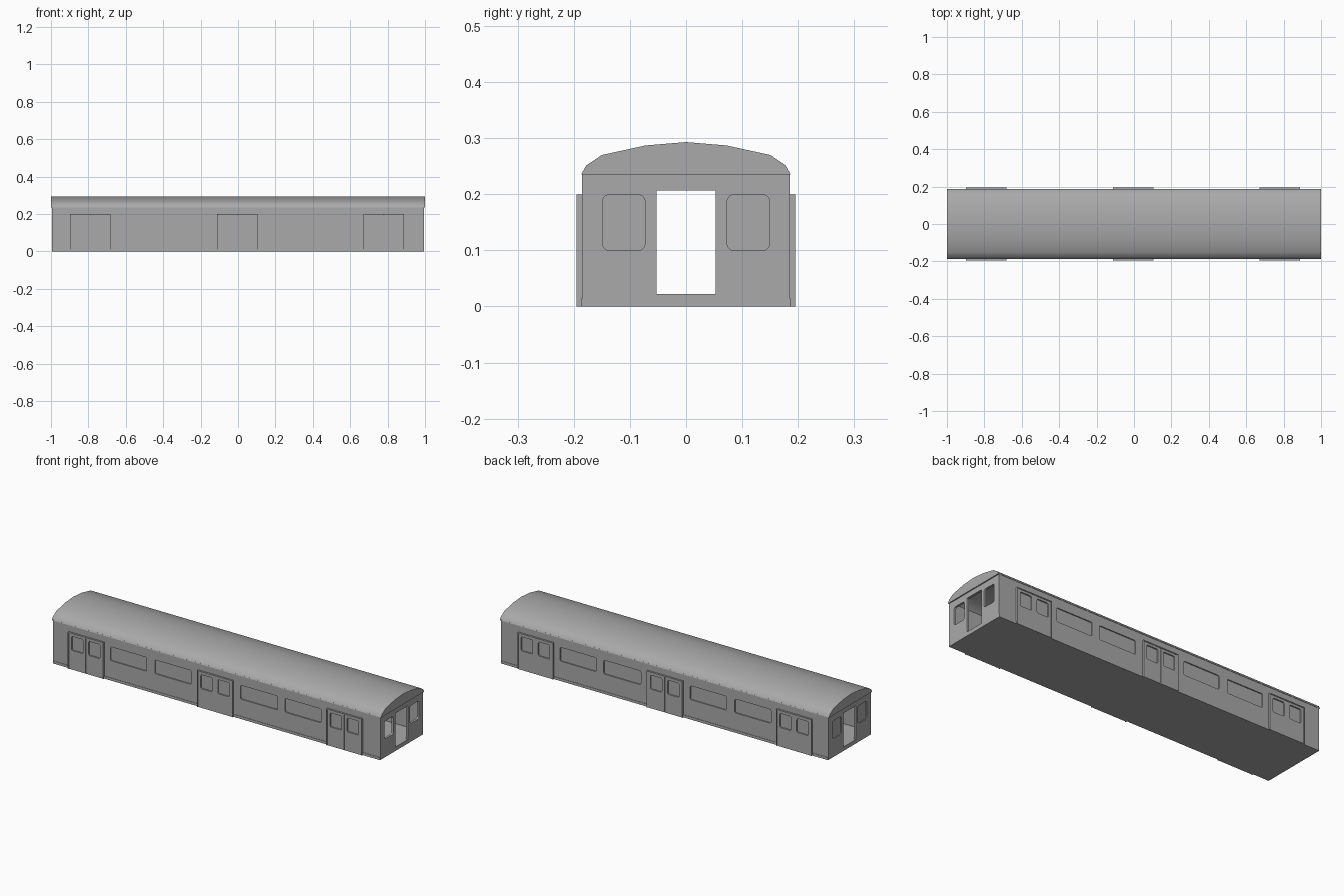
import bpy, bmesh, math
from mathutils import Matrix

cube = bpy.data.objects.get("Cube")
if cube:
    bpy.data.objects.remove(cube, do_unlink=True)

grey = bpy.data.materials.new("body_grey")
grey.use_nodes = True
COLOUR = (0.4, 0.4, 0.4, 1)
grey.diffuse_color = COLOUR
for node in grey.node_tree.nodes:
    if node.type == 'BSDF_PRINCIPLED':
        node.inputs["Base Color"].default_value = COLOUR

# Drawing planes: SIDE draws in x,z and END draws in y,z
SIDE = Matrix(((1, 0, 0, 0), (0, 0, -1, 0), (0, 1, 0, 0), (0, 0, 0, 1)))
END = Matrix(((0, 0, 1, 0), (1, 0, 0, 0), (0, 1, 0, 0), (0, 0, 0, 1)))


def rect(x0, x1, z0, z1):
    return [(x0, z0), (x1, z0), (x1, z1), (x0, z1)]


def rounded(x0, x1, z0, z1, r=0.012, steps=4):
    pts = []
    corners = [(x1 - r, z1 - r), (x0 + r, z1 - r), (x0 + r, z0 + r), (x1 - r, z0 + r)]
    for quarter, (cx, cz) in enumerate(corners):
        for i in range(steps + 1):
            a = (quarter + i / steps) * math.pi / 2
            pts.append((cx + r * math.cos(a), cz + r * math.sin(a)))
    return pts


def panel(name, loops, plane, near, far, smooth=False):
    """Fill the first loop, leave the others as holes, and span near to far."""
    curve = bpy.data.curves.new(name, 'CURVE')
    curve.dimensions = '2D'
    curve.fill_mode = 'BOTH'
    curve.extrude = abs(far - near) / 2
    for loop in loops:
        spline = curve.splines.new('POLY')
        spline.points.add(len(loop) - 1)
        for p, (u, v) in zip(spline.points, loop):
            p.co = (u, v, 0, 1)
        spline.use_cyclic_u = True
    temp = bpy.data.objects.new(name + "_outline", curve)
    bpy.context.scene.collection.objects.link(temp)
    graph = bpy.context.evaluated_depsgraph_get()
    mesh = bpy.data.meshes.new_from_object(temp.evaluated_get(graph))
    bpy.data.objects.remove(temp, do_unlink=True)
    bpy.data.curves.remove(curve)

    mid = (near + far) / 2
    shift = (0, mid, 0) if plane is SIDE else (mid, 0, 0)
    bm = bmesh.new()
    bm.from_mesh(mesh)
    bmesh.ops.remove_doubles(bm, verts=bm.verts, dist=0.00001)
    bm.transform(Matrix.Translation(shift) @ plane)
    bmesh.ops.recalc_face_normals(bm, faces=bm.faces)
    for face in bm.faces:
        face.smooth = False
    bm.to_mesh(mesh)
    bm.free()
    mesh.name = name
    mesh.materials.clear()
    mesh.materials.append(grey)
    obj = bpy.data.objects.new(name, mesh)
    bpy.context.scene.collection.objects.link(obj)
    if smooth:
        bpy.ops.object.select_all(action='DESELECT')
        obj.select_set(True)
        bpy.context.view_layer.objects.active = obj
        bpy.ops.object.shade_smooth_by_angle(angle=math.radians(28))
    return obj


LENGTH = 0.994   # half length of the body
WIDTH = 0.185    # half width of the body
EAVE = 0.235

# Arched roof shell
half_arch = [(0.187, EAVE), (0.178, 0.251), (0.15, 0.27), (0.072, 0.287)]
arch = half_arch + [(0, 0.293)] + [(-y, z) for y, z in reversed(half_arch)]
inner_arch = [(y * 0.95, z - (0.008 if z > EAVE else 0)) for y, z in arch]
panel("roof", [arch + inner_arch[::-1]], END, -LENGTH, LENGTH, smooth=True)

# Floor
panel("floor", [rect(-WIDTH, WIDTH, 0, 0.021)], END, -LENGTH, LENGTH)

# Side walls with recessed windows, inner lining and sill
windows = [(-0.645, -0.425), (-0.375, -0.155), (0.145, 0.37), (0.415, 0.635)]
doors = (-0.79, -0.005, 0.78)
for side, s in (("right", -1), ("left", 1)):
    holes = [rounded(a, b, 0.108, 0.184, 0.008) for a, b in windows]
    panel("side_wall_" + side, [rect(-LENGTH, LENGTH, 0, EAVE + 0.004)] + holes,
          SIDE, s * (WIDTH - 0.006), s * WIDTH)
    panel("side_lining_" + side, [rect(-LENGTH, LENGTH, 0, EAVE)],
          SIDE, s * (WIDTH - 0.012), s * (WIDTH - 0.006))
    panel("side_sill_" + side, [rect(-LENGTH, LENGTH, 0, 0.014)],
          SIDE, s * WIDTH, s * (WIDTH + 0.002))

    # Sliding doors: portal frame and two leaves with windows
    for i, c in enumerate(doors):
        w, t = 0.108, 0.005
        portal = [(c - w, 0), (c - w, 0.2), (c + w, 0.2), (c + w, 0),
                  (c + w - t, 0), (c + w - t, 0.2 - t), (c - w + t, 0.2 - t), (c - w + t, 0)]
        panel(f"door_frame_{side}_{i + 1}", [portal], SIDE, s * WIDTH, s * 0.195)
        for d in (-1, 1):
            x0, x1 = sorted((c + d * 0.001, c + d * (w - t)))
            m = c + d * 0.052
            panel(f"door_leaf_{side}_{i + 1}_{'a' if d < 0 else 'b'}",
                  [rect(x0, x1, 0, 0.195), rounded(m - 0.035, m + 0.035, 0.105, 0.182, 0.008)],
                  SIDE, s * WIDTH, s * 0.192)

# End walls with a gangway opening and two windows
wall = [(-WIDTH, 0), (WIDTH, 0)] + [(y * 0.985, z - 0.003) for y, z in arch]
gangway = rect(-0.053, 0.053, 0.022, 0.207)
for name, e in (("left", 1), ("right", -1)):
    panes = [rounded(*sorted((k * 0.073, k * 0.149)), 0.1, 0.199) for k in (-1, 1)]
    panel("end_wall_" + name, [wall, gangway] + panes, END, e * (LENGTH - 0.012), e * LENGTH)
    # Arched fascia under the roof edge
    panel("end_fascia_" + name, [arch], END, e * LENGTH, e)

# Closed window panes on one end only
for k, name in ((-1, "front"), (1, "back")):
    panel("end_pane_" + name, [rect(*sorted((k * 0.07, k * 0.152)), 0.097, 0.202)],
          END, -LENGTH + 0.004, -LENGTH + 0.01)
